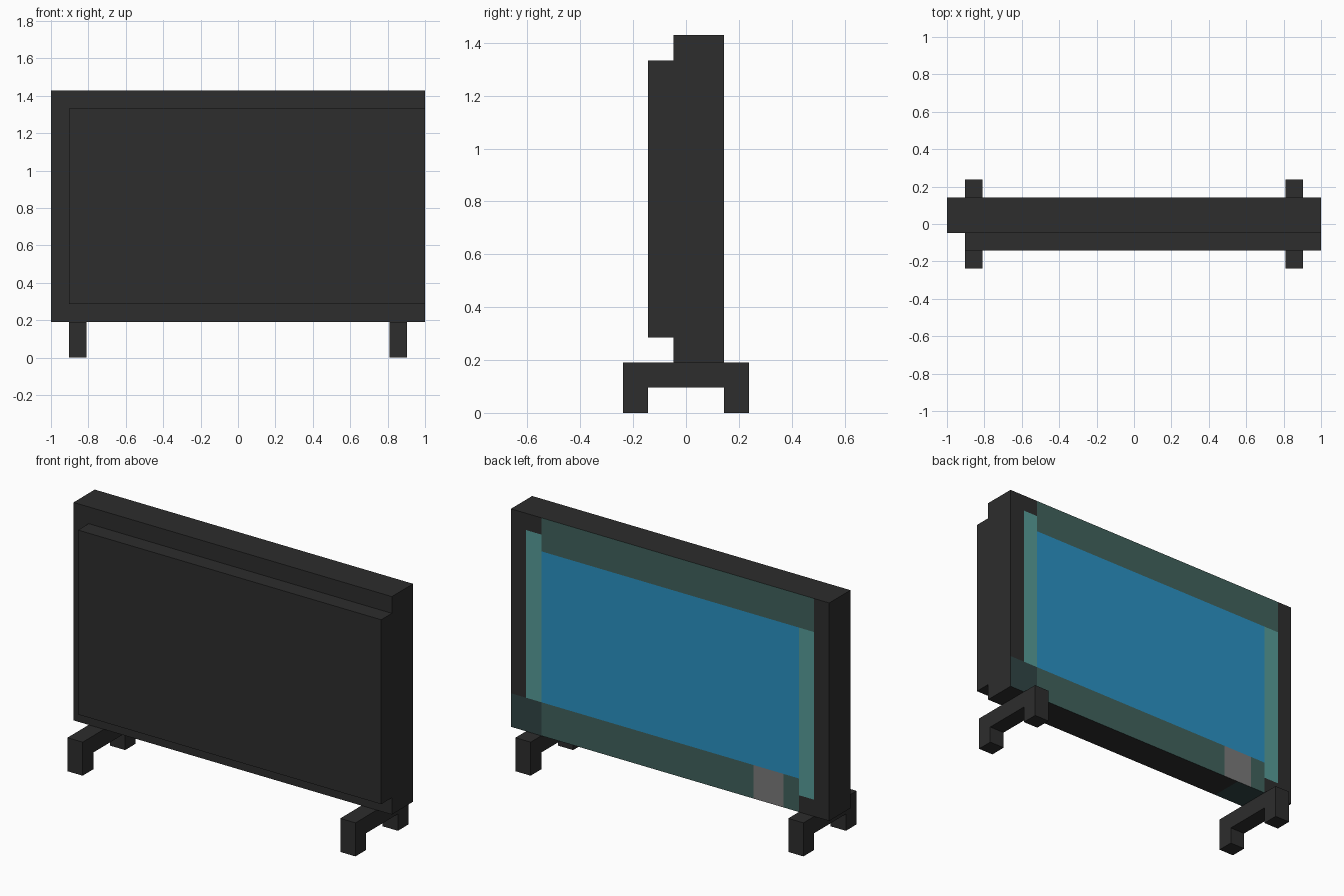
import bpy
import bmesh

if "Cube" in bpy.data.objects:
    bpy.data.objects.remove(bpy.data.objects["Cube"])

U = 2 / 21  # one block


def srgb(r, g, b):
    def lin(c):
        c /= 255
        return c / 12.92 if c <= 0.04045 else ((c + 0.055) / 1.055) ** 2.4
    return (lin(r), lin(g), lin(b), 1)


def material(name, rgb):
    m = bpy.data.materials.new(name)
    m.diffuse_color = srgb(*rgb)
    m.use_nodes = True
    m.node_tree.nodes["Principled BSDF"].inputs["Base Color"].default_value = m.diffuse_color
    return m


MATS = [
    material("charcoal", (45, 45, 45)),
    material("screen blue", (42, 146, 196)),
    material("light teal", (86, 156, 152)),
    material("dark teal", (64, 98, 93)),
    material("deep teal", (48, 69, 69)),
    material("grey", (122, 122, 122)),
]


def box_bmesh(lo, hi):
    bm = bmesh.new()
    bmesh.ops.create_cube(bm, size=1)
    for v in bm.verts:
        v.co = [hi[k] * U if v.co[k] > 0 else lo[k] * U for k in range(3)]
    return bm


def finish(bm, name, mats):
    me = bpy.data.meshes.new(name)
    bm.normal_update()
    bm.to_mesh(me)
    bm.free()
    for m in mats:
        me.materials.append(m)
    ob = bpy.data.objects.new(name, me)
    bpy.context.collection.objects.link(ob)
    return ob


def cut(bm, co, no):
    bmesh.ops.bisect_plane(bm, geom=bm.verts[:] + bm.edges[:] + bm.faces[:],
                           plane_co=co, plane_no=no)


# Main casing, sliced so the screen colours follow clean edges
bm = box_bmesh((-10.5, -0.5, 2), (10.5, 1.5, 15))
for i in (1, 2, 16, 17, 18, 19, 20):
    cut(bm, ((10.5 - i) * U, 0, 0), (1, 0, 0))
for k in (1, 2, 11, 12):
    cut(bm, (0, 0, (2 + k) * U), (0, 0, 1))

# Screen regions: columns counted from +x, rows from the casing bottom
REGIONS = [
    (2, 19, 2, 11, 1),    # picture
    (1, 2, 2, 12, 2),     # side strips
    (19, 20, 1, 11, 2),
    (2, 20, 11, 13, 3),   # top band
    (0, 2, 0, 2, 4),      # corner block
    (16, 18, 0, 2, 5),    # grey button
    (2, 19, 0, 2, 3),     # bottom band
]
bm.normal_update()
for f in bm.faces:
    c = f.calc_center_median()
    col, row = 10.5 - c.x / U, c.z / U - 2
    if f.normal.y > 0.9:
        for c0, c1, r0, r1, idx in REGIONS:
            if c0 < col < c1 and r0 < row < r1:
                f.material_index = idx
                break
    elif f.normal.z < -0.9 and 17 < col < 19:  # patch on the underside
        f.material_index = 4
finish(bm, "casing", MATS)

# Raised rear panel
finish(box_bmesh((-9.5, -1.5, 3), (10.5, -0.5, 14)), "rear_panel", MATS[:1])

# Stands: profile extruded one block wide
PROFILE = [(-2.5, 0), (-1.5, 0), (-1.5, 1), (1.5, 1),
           (1.5, 0), (2.5, 0), (2.5, 2), (-2.5, 2)]
for name, x in (("left_stand", -9.5), ("right_stand", 8.5)):
    bm = bmesh.new()
    face = bm.faces.new([bm.verts.new((x * U, y * U, z * U)) for y, z in PROFILE])
    ext = bmesh.ops.extrude_face_region(bm, geom=[face], use_keep_orig=True)
    bmesh.ops.translate(bm, vec=(U, 0, 0),
                        verts=[g for g in ext["geom"] if isinstance(g, bmesh.types.BMVert)])
    bmesh.ops.recalc_face_normals(bm, faces=bm.faces[:])
    finish(bm, name, MATS[:1])
